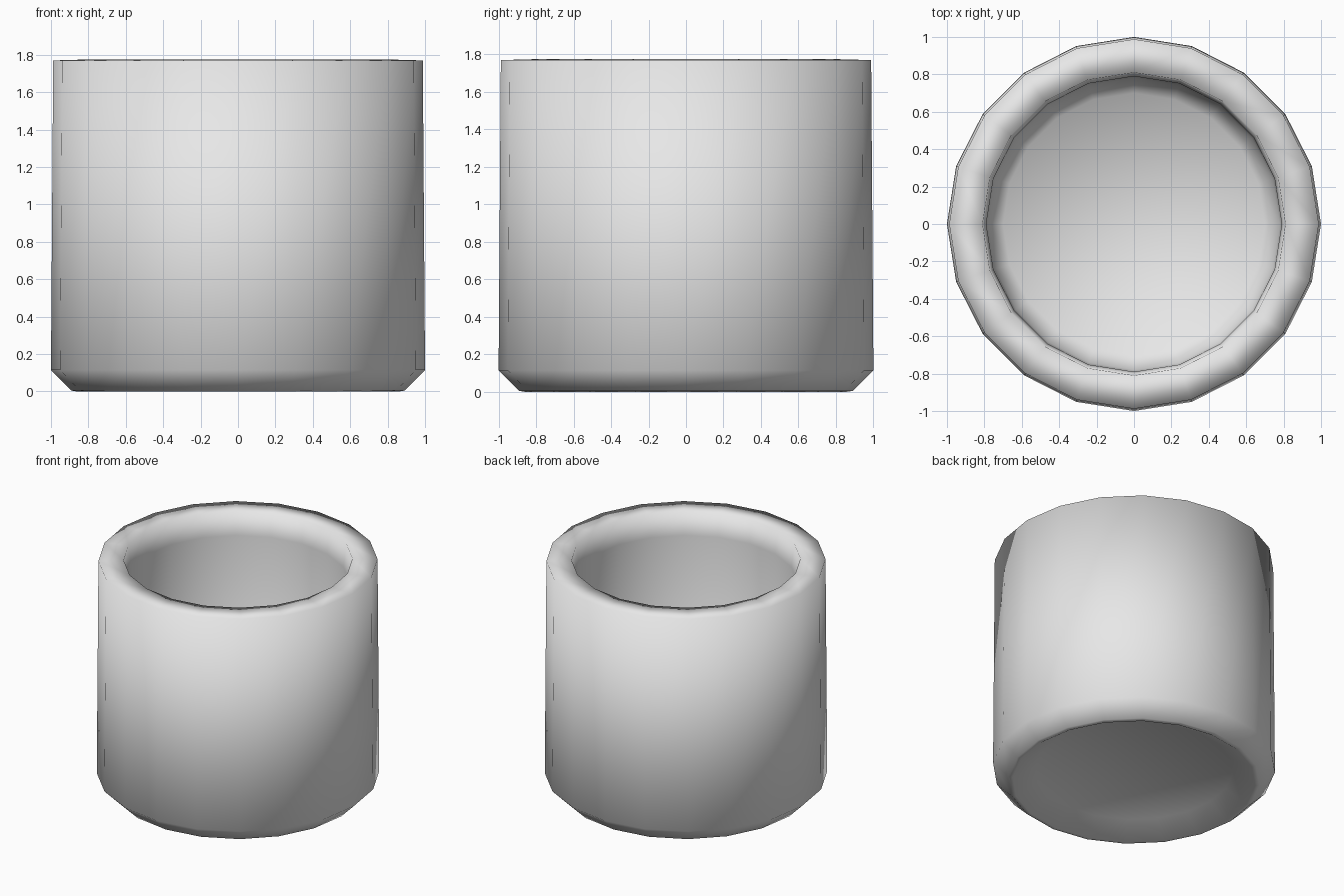
import bpy, bmesh, math

if "Cube" in bpy.data.objects:
    bpy.data.objects.remove(bpy.data.objects["Cube"])

# One plain grey material
grey = bpy.data.materials.new("plain grey")
grey.diffuse_color = (0.8, 0.8, 0.8, 1)
grey.use_nodes = True
grey.node_tree.nodes["Principled BSDF"].inputs["Base Color"].default_value = grey.diffuse_color

SIDES = 20

# Closed cup profile (radius, height): underside recess, foot, wall, rim, inside
profile = [(0.70, 0.10), (0.86, 0.005), (0.89, 0.01), (1.0, 0.12),
           (0.988, 1.775), (0.81, 1.78), (0.79, 1.60),
           (0.78, 0.30), (0.70, 0.20)]

bm = bmesh.new()
rings = []
for r, z in profile:
    rings.append([bm.verts.new((r * math.cos(2 * math.pi * i / SIDES),
                                r * math.sin(2 * math.pi * i / SIDES), z))
                  for i in range(SIDES)])

# Bridge neighbouring rings
for a, b in zip(rings, rings[1:]):
    for i in range(SIDES):
        j = (i + 1) % SIDES
        bm.faces.new((a[i], a[j], b[j], b[i]))

# Underside and inner floor
bm.faces.new(list(reversed(rings[0])))
bm.faces.new(rings[-1])
bmesh.ops.recalc_face_normals(bm, faces=bm.faces[:])
for f in bm.faces:
    f.smooth = True

# Rest the foot on the ground
low = min(v.co.z for v in bm.verts)
for v in bm.verts:
    v.co.z -= low

mesh = bpy.data.meshes.new("cup")
bm.to_mesh(mesh)
bm.free()
mesh.materials.append(grey)
cup = bpy.data.objects.new("cup", mesh)
bpy.context.collection.objects.link(cup)
